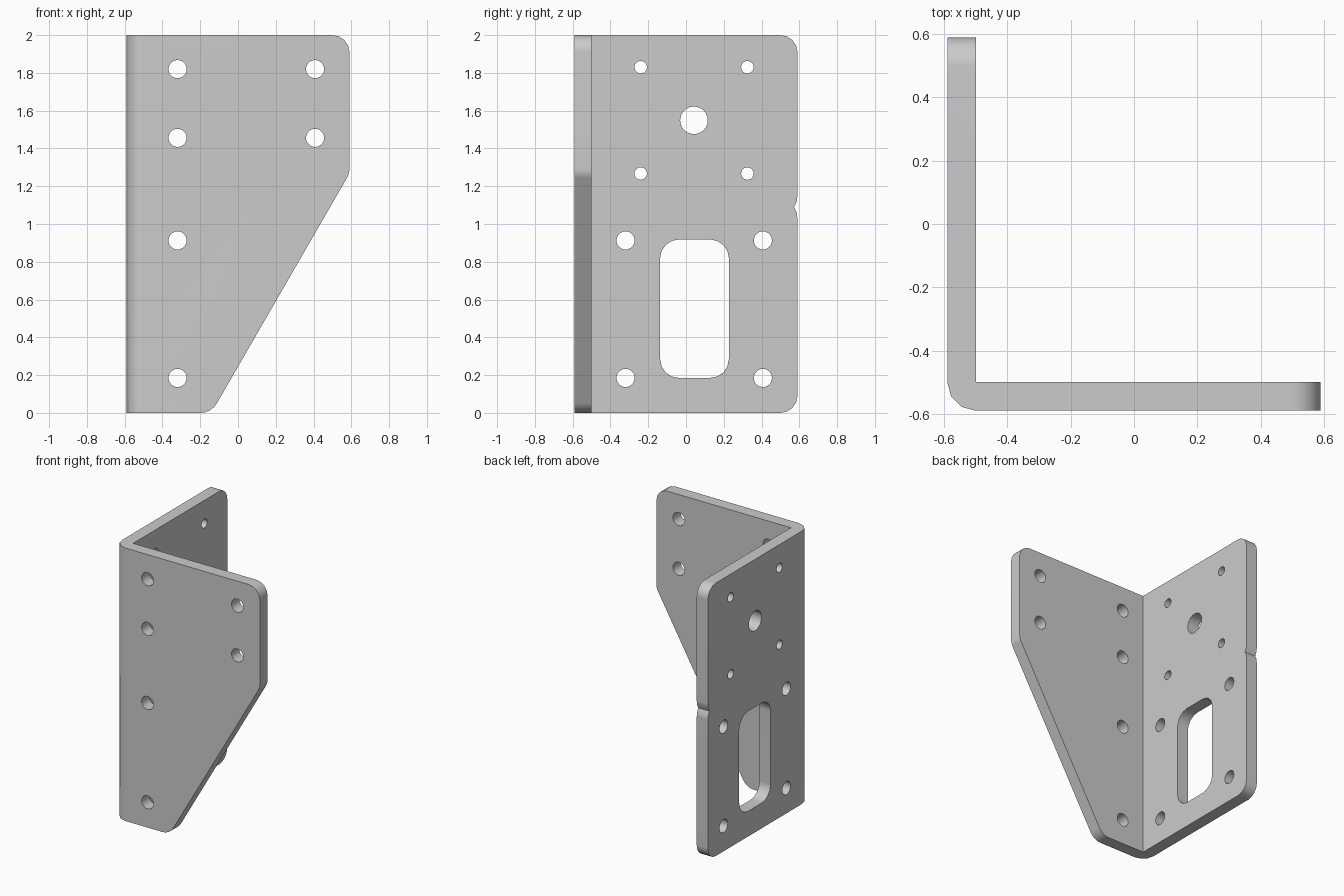
import bpy, bmesh
from math import sin, cos, pi, radians
from mathutils import Vector

if "Cube" in bpy.data.objects:
    bpy.data.objects.remove(bpy.data.objects["Cube"])


def rounded(corners, seg=4):
    """Outline from (a, b, radius) corners, filleting each corner."""
    out, n = [], len(corners)
    for i, (a, b, r) in enumerate(corners):
        p = Vector((a, b))
        if r == 0:
            out.append(p)
            continue
        u = (Vector(corners[i - 1][:2]) - p).normalized()
        v = (Vector(corners[(i + 1) % n][:2]) - p).normalized()
        half = u.angle(v) / 2
        c = p + (u + v).normalized() * (r / sin(half))
        t = r / (sin(half) / cos(half))
        s, e = p + u * t - c, p + v * t - c
        for k in range(seg + 1):
            w = (k / seg) * (pi - 2 * half)
            full = pi - 2 * half
            out.append(c + (s * sin(full - w) + e * sin(w)) / sin(full))
    return out


def circle(a, b, r, n=24):
    return [(a + r * cos(2 * pi * k / n), b + r * sin(2 * pi * k / n)) for k in range(n)]


def prism(name, pts, axis, lo, hi):
    """Extrude a 2D outline along an axis."""
    place = {'X': lambda a, b, t: (t, a, b),
             'Y': lambda a, b, t: (a, t, b),
             'Z': lambda a, b, t: (a, b, t)}[axis]
    bm = bmesh.new()
    rings = [[bm.verts.new(place(a, b, t)) for a, b in pts] for t in (lo, hi)]
    n = len(pts)
    for ring in rings:
        bm.faces.new(ring)
    for i in range(n):
        j = (i + 1) % n
        bm.faces.new((rings[0][i], rings[0][j], rings[1][j], rings[1][i]))
    bmesh.ops.recalc_face_normals(bm, faces=bm.faces)
    mesh = bpy.data.meshes.new(name)
    bm.to_mesh(mesh)
    bm.free()
    ob = bpy.data.objects.new(name, mesh)
    bpy.context.collection.objects.link(ob)
    return ob


cutters = []


def cut(ob, cutter, op='DIFFERENCE'):
    m = ob.modifiers.new(cutter.name, 'BOOLEAN')
    m.operation, m.object, m.solver = op, cutter, 'EXACT'
    cutter.hide_render = True
    cutters.append(cutter)


H, I = 0.59, 0.50    # outer half width, inner face of the plates

# Bent sheet: L section with a rounded outer bend
section = rounded([(-H, -H, 0.09), (H, -H, 0), (H, -I, 0),
                   (-I, -I, 0), (-I, H, 0), (-H, H, 0)], 3)
bracket = prism("angle_bracket", section, 'Z', 0, 2)

# Front outline: slanted lower edge
front = rounded([(-0.7, -0.1, 0), (-0.65, 0, 0), (-0.141, 0, 0.1), (H, 1.267, 0.1),
                 (H, 2, 0.09), (-0.65, 2, 0), (-0.7, 2.1, 0)])
cut(bracket, prism("front_outline", front, 'Y', -0.8, 0.8), 'INTERSECT')

# Side outline: rounded corners and a small edge notch
side = rounded([(-0.7, -0.1, 0), (-0.65, 0, 0), (H, 0, 0.09),
                (H, 1.03, 0), (0.586, 1.06, 0), (0.572, 1.09, 0), (0.586, 1.12, 0),
                (H, 1.15, 0), (H, 2, 0.09), (-0.65, 2, 0), (-0.7, 2.1, 0)])
cut(bracket, prism("side_outline", side, 'X', -0.8, 0.8), 'INTERSECT')

# Bolt holes in the front plate
for x, z in [(-0.32, 0.185), (-0.32, 0.913), (-0.32, 1.456), (-0.32, 1.82),
             (0.408, 1.456), (0.408, 1.82)]:
    cut(bracket, prism("front_hole", circle(x, z, 0.048), 'Y', -0.7, -0.4))

# Holes in the side plate: four bolts, four small screws, one shaft
holes = [(y, z, 0.048) for y in (-0.32, 0.407) for z in (0.185, 0.913)]
holes += [(y, z, 0.033) for y in (-0.24, 0.325) for z in (1.267, 1.83)]
holes.append((0.042, 1.549, 0.073))
for y, z, r in holes:
    cut(bracket, prism("side_hole", circle(y, z, r), 'X', -0.7, -0.4))

# Rounded window in the side plate
window = rounded([(-0.137, 0.185, 0.1), (0.227, 0.185, 0.1),
                  (0.227, 0.918, 0.1), (-0.137, 0.918, 0.1)])
cut(bracket, prism("side_window", window, 'X', -0.7, -0.4))

# Bake the cuts, then remove the cutters
bpy.context.view_layer.update()
baked = bpy.data.meshes.new_from_object(
    bracket.evaluated_get(bpy.context.evaluated_depsgraph_get()))
bracket.modifiers.clear()
bracket.data = baked
for c in cutters:
    bpy.data.objects.remove(c)

# Smooth bends and holes, flat plates
bpy.context.view_layer.objects.active = bracket
bracket.select_set(True)
bpy.ops.object.shade_smooth_by_angle(angle=radians(35))
wn = bracket.modifiers.new("flat_plates", 'WEIGHTED_NORMAL')
wn.keep_sharp = True
